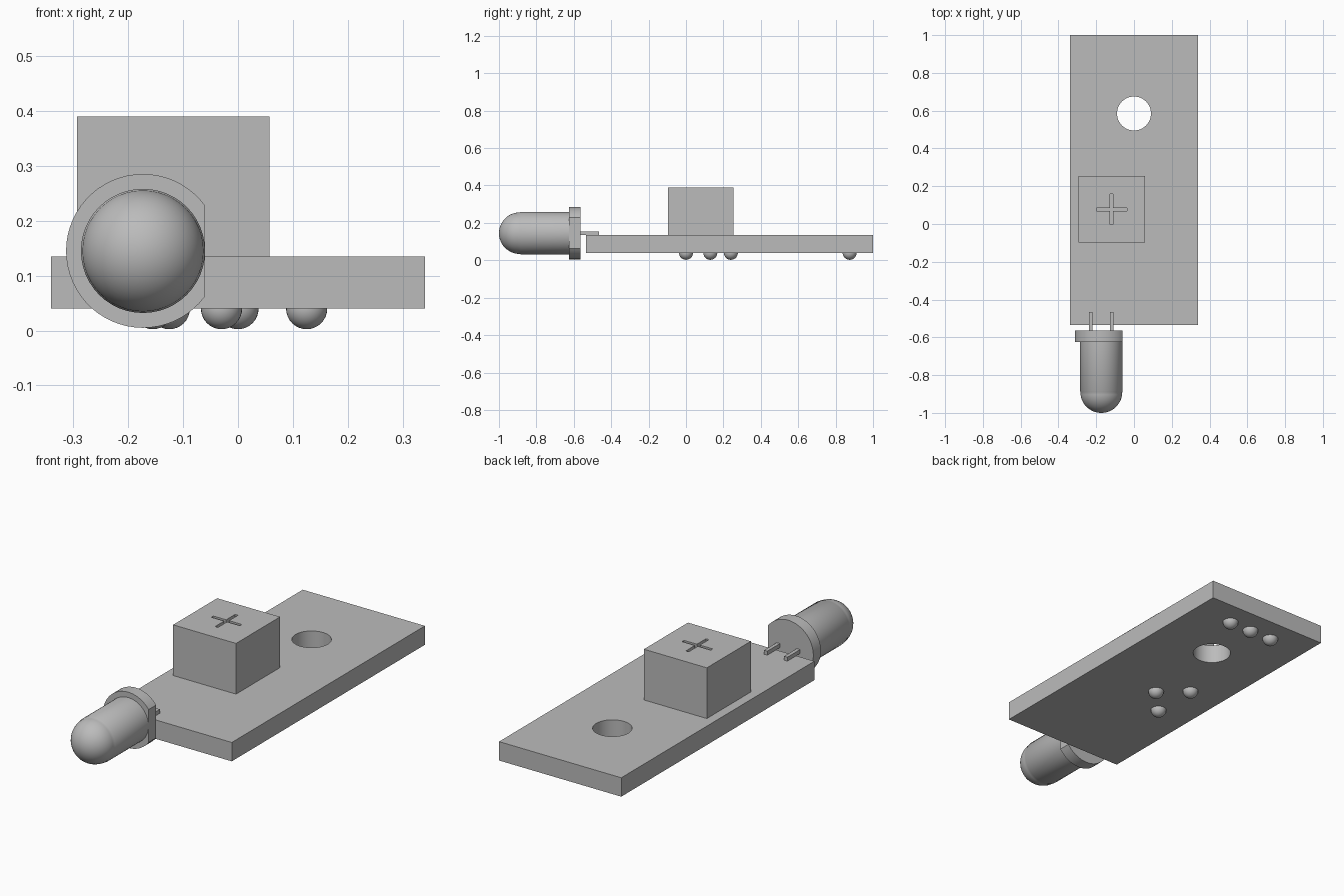
import bpy, bmesh, math
from mathutils import Matrix, Vector

if "Cube" in bpy.data.objects:
    bpy.data.objects.remove(bpy.data.objects["Cube"])

grey = bpy.data.materials.new("plain_grey")
grey.use_nodes = True
grey.diffuse_color = (0.5, 0.5, 0.5, 1)
grey.node_tree.nodes["Principled BSDF"].inputs["Base Color"].default_value = (0.5, 0.5, 0.5, 1)


def finish(name, bm, smooth=False):
    bmesh.ops.recalc_face_normals(bm, faces=bm.faces)
    mesh = bpy.data.meshes.new(name)
    bm.to_mesh(mesh)
    bm.free()
    obj = bpy.data.objects.new(name, mesh)
    bpy.context.collection.objects.link(obj)
    mesh.materials.append(grey)
    if smooth:
        bpy.ops.object.select_all(action="DESELECT")
        obj.select_set(True)
        bpy.context.view_layer.objects.active = obj
        bpy.ops.object.shade_smooth_by_angle(angle=math.radians(35))
    return obj


def prism(name, points, offset, smooth=False):
    """Extrude a closed outline of 3D points along an offset."""
    bm = bmesh.new()
    face = bm.faces.new([bm.verts.new(p) for p in points])
    new = bmesh.ops.extrude_face_region(bm, geom=[face])["geom"]
    verts = [g for g in new if isinstance(g, bmesh.types.BMVert)]
    bmesh.ops.translate(bm, vec=offset, verts=verts)
    return finish(name, bm, smooth)


def block(name, x0, x1, y0, y1, z0, z1):
    return prism(name, [(x0, y0, z0), (x1, y0, z0), (x1, y1, z0), (x0, y1, z0)], (0, 0, z1 - z0))


def cut(target, cutter):
    mod = target.modifiers.new("cut", "BOOLEAN")
    mod.operation, mod.solver, mod.object = "DIFFERENCE", "EXACT", cutter
    bpy.ops.object.select_all(action="DESELECT")
    target.select_set(True)
    bpy.context.view_layer.objects.active = target
    bpy.ops.object.modifier_apply(modifier=mod.name)
    bpy.data.objects.remove(cutter)
    bpy.ops.object.shade_smooth_by_angle(angle=math.radians(35))


# Circuit board with a round mounting hole
BOTTOM, TOP = 0.04, 0.135
board = block("board", -0.34, 0.34, -0.535, 1.0, BOTTOM, TOP)
ring = [i * math.tau / 48 for i in range(48)]
hole = prism("hole_cutter", [(0.09 * math.cos(a), 0.585 + 0.09 * math.sin(a), 0) for a in ring], (0, 0, 0.2))
cut(board, hole)

# Square component with a cross-shaped slot in its top
box = block("component_box", -0.293, 0.057, -0.097, 0.253, TOP, 0.39)
arm, half = 0.08, 0.008
quarter = [Vector((half, half, 0)), Vector((half, arm, 0)), Vector((-half, arm, 0))]
centre = Vector((-0.118, 0.078, 0.37))
outline = [centre + Matrix.Rotation(k * math.pi / 2, 3, "Z") @ p for k in range(4) for p in quarter]
cut(box, prism("cross_cutter", outline, (0, 0, 0.05)))

# Solder beads under the board
beads = [(x, 0.875) for x in (-0.125, 0, 0.125)] + [(-0.155, 0), (-0.03, 0.13), (-0.155, 0.24)]
for i, (x, y) in enumerate(beads):
    bm = bmesh.new()
    bmesh.ops.create_uvsphere(bm, u_segments=32, v_segments=16, radius=0.0375)
    bmesh.ops.translate(bm, vec=(x, y, BOTTOM), verts=bm.verts)
    finish(f"solder_bead_{i + 1}", bm, True)

# Lamp: domed bulb as a lathed profile along y
LX, LZ = -0.173, 0.145
R = 0.111
profile = [(0, -0.6), (0.113, -0.6), (0.113, -0.885), (R, -0.888)]
profile += [(R * math.cos(t), -0.889 - R * math.sin(t)) for t in (i * math.pi / 24 for i in range(1, 13))]
bm = bmesh.new()
verts = [bm.verts.new((LX + r, y, LZ)) for r, y in profile]
edges = [bm.edges.new(pair) for pair in zip(verts, verts[1:])]
bmesh.ops.spin(bm, geom=verts + edges, cent=(LX, 0, LZ), axis=(0, 1, 0), angle=math.tau, steps=48)
bmesh.ops.remove_doubles(bm, verts=bm.verts, dist=0.0001)
finish("lamp_bulb", bm, True)

# Lamp flange: a disc with one flat side
FR = 0.14
flat = math.acos((-0.06 - LX) / FR)
angles = [flat + i * (math.tau - 2 * flat) / 48 for i in range(49)]
prism("lamp_flange", [(LX + FR * math.cos(a), -0.625, LZ + FR * math.sin(a)) for a in angles], (0, 0.06, 0), True)

# Lamp leads resting on the board
for name, x in (("lead_right", -0.23), ("lead_left", -0.118)):
    block(name, x - 0.009, x + 0.009, -0.58, -0.465, TOP, 0.155)
